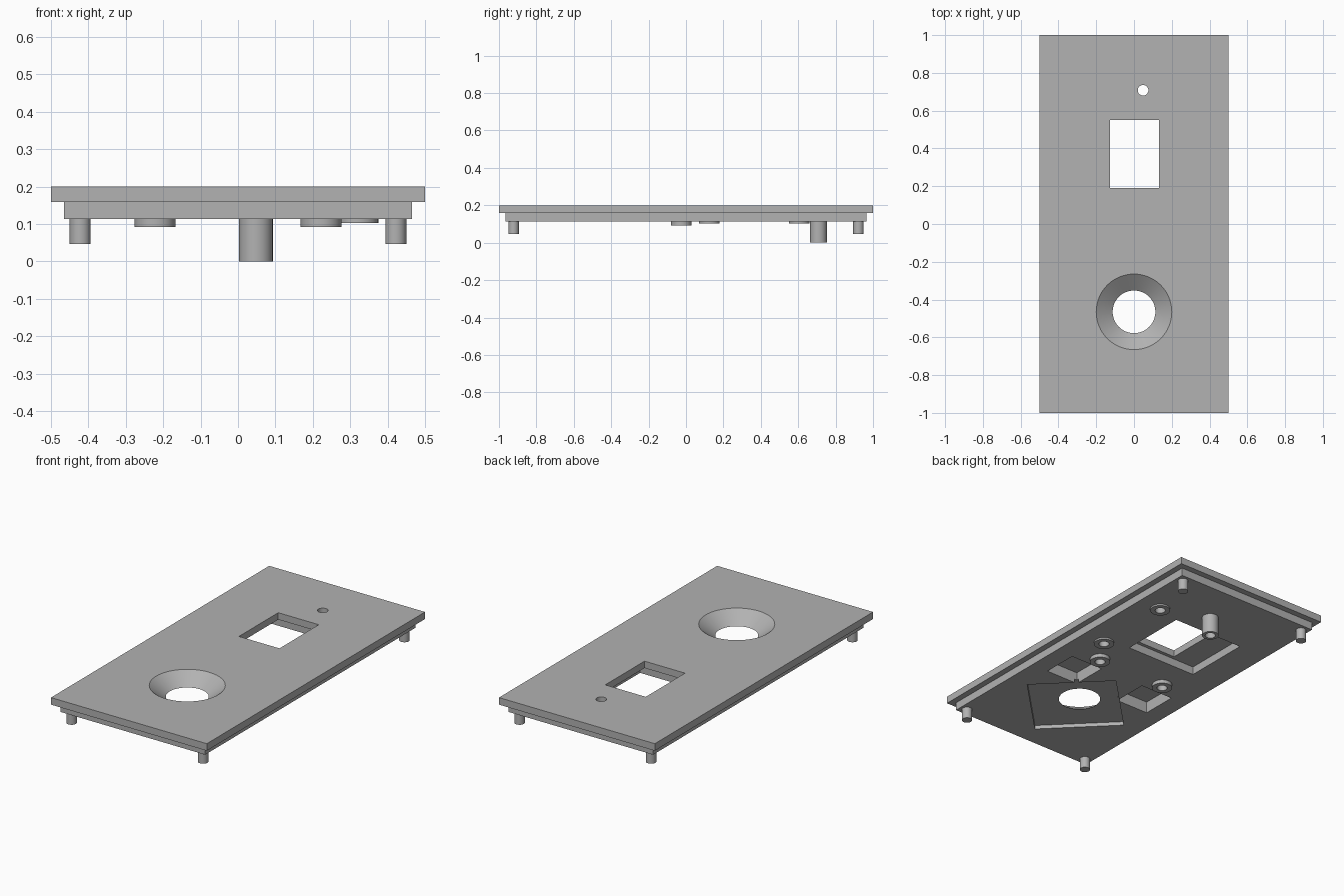
import bpy, bmesh
from mathutils import Matrix, Vector
from math import radians

old = bpy.data.objects.get("Cube")
if old:
    bpy.data.objects.remove(old, do_unlink=True)

grey = bpy.data.materials.new("plain grey")
grey.use_nodes = True
GREY = (0.445, 0.445, 0.445, 1)
grey.diffuse_color = GREY
grey.node_tree.nodes["Principled BSDF"].inputs["Base Color"].default_value = GREY

TOP, LEDGE, UNDER = 0.2, 0.159, 0.113
HOLE = 0.028


def finish(name, bm):
    bmesh.ops.recalc_face_normals(bm, faces=bm.faces)
    mesh = bpy.data.meshes.new(name)
    bm.to_mesh(mesh)
    bm.free()
    mesh.materials.append(grey)
    obj = bpy.data.objects.new(name, mesh)
    bpy.context.scene.collection.objects.link(obj)
    return obj


def box(name, x, y, w, d, z0, z1, turn=0):
    bm = bmesh.new()
    m = (Matrix.Translation((x, y, (z0 + z1) / 2)) @ Matrix.Rotation(radians(turn), 4, "Z")
         @ Matrix.Diagonal((w, d, z1 - z0, 1)))
    bmesh.ops.create_cube(bm, size=1, matrix=m)
    return finish(name, bm)


def cone(name, x, y, r0, r1, z0, z1, sides=32):
    bm = bmesh.new()
    bmesh.ops.create_cone(bm, cap_ends=True, segments=sides, radius1=r0, radius2=r1,
                          depth=z1 - z0, matrix=Matrix.Translation((x, y, (z0 + z1) / 2)))
    return finish(name, bm)


def tube(name, x, y, outer, inner, z0, z1, sides=32):
    bm = bmesh.new()
    ring = [bm.verts.new((x + r, y, z)) for r, z in
            ((inner, z0), (outer, z0), (outer, z1), (inner, z1))]
    edges = [bm.edges.new((ring[i], ring[i - 1])) for i in range(4)]
    bmesh.ops.spin(bm, geom=ring + edges, cent=(x, y, 0), axis=(0, 0, 1),
                   angle=radians(360), steps=sides)
    bmesh.ops.remove_doubles(bm, verts=bm.verts, dist=1e-5)
    return finish(name, bm)


def smooth(obj):
    bpy.ops.object.select_all(action="DESELECT")
    obj.select_set(True)
    bpy.context.view_layer.objects.active = obj
    bpy.ops.object.shade_smooth_by_angle(angle=radians(30))


def cut(obj, cutter):
    mod = obj.modifiers.new("cut", "BOOLEAN")
    mod.operation, mod.solver, mod.object = "DIFFERENCE", "EXACT", cutter
    bpy.context.view_layer.objects.active = obj
    bpy.ops.object.modifier_apply(modifier=mod.name)
    bpy.data.objects.remove(cutter, do_unlink=True)


# Cover plate with a stepped backing on its underside
bm = bmesh.new()
bmesh.ops.create_cube(bm, size=1, matrix=Matrix.Translation((0, 0, (TOP + LEDGE) / 2))
                      @ Matrix.Diagonal((1, 2, TOP - LEDGE, 1)))
bm.faces.ensure_lookup_table()
under = min(bm.faces, key=lambda f: f.calc_center_median().z)
bmesh.ops.inset_region(bm, faces=[under], thickness=0.05)
step = bmesh.ops.extrude_face_region(bm, geom=[under])
bmesh.ops.translate(bm, vec=Vector((0, 0, UNDER - LEDGE)),
                    verts=[v for v in step["geom"] if isinstance(v, bmesh.types.BMVert)])
if under.is_valid:
    bm.faces.remove(under)
cover = finish("cover_plate", bm)

# Window and the wider pocket behind it
cut(cover, box("window_cut", 0.003, 0.37, 0.26, 0.36, 0, 0.3))
cut(cover, box("window_pocket_cut", -0.052, 0.37, 0.455, 0.4, 0, LEDGE + 0.001))

# Diamond pocket, side pockets and the flared round opening
FLOOR = 0.135
cut(cover, box("diamond_pocket_cut", 0, -0.5, 0.488, 0.488, 0, FLOOR, 45))
for side in (-1, 1):
    cut(cover, box("side_pocket_cut", side * 0.25, -0.21, 0.21, 0.21, 0, 0.18))
slope = (0.2 - 0.113) / (TOP - FLOOR)
cut(cover, cone("flare_cut", 0, -0.465, 0.113 - slope * 0.01, 0.2 + slope * 0.01,
                FLOOR - 0.01, TOP + 0.01, 64))

# Hollow screw bosses: x, y, lower end
bosses = {"left_rear_boss": (0.32, 0.605, 0.103), "left_middle_boss": (0.32, 0.125, 0.103),
          "left_front_boss": (0.222, -0.025, 0.092), "right_front_boss": (-0.222, -0.025, 0.092)}
for name, (x, y, z) in bosses.items():
    cut(cover, cone("screw_hole_cut", x, y, HOLE, HOLE, 0.05, 0.15))
    smooth(tube(name, x, y, 0.055, HOLE, z, UNDER))

# Tall hollow post, open through the plate
cut(cover, cone("post_hole_cut", 0.048, 0.708, HOLE, HOLE, 0, 0.3))
smooth(tube("light_post", 0.048, 0.708, 0.045, HOLE, 0, UNDER))
smooth(cover)

# Corner pegs
for sx, lr in ((1, "left"), (-1, "right")):
    for sy, fb in ((-1, "front"), (1, "rear")):
        smooth(cone(f"{lr}_{fb}_peg", sx * 0.422, sy * 0.922, HOLE, HOLE, 0.046, UNDER))
